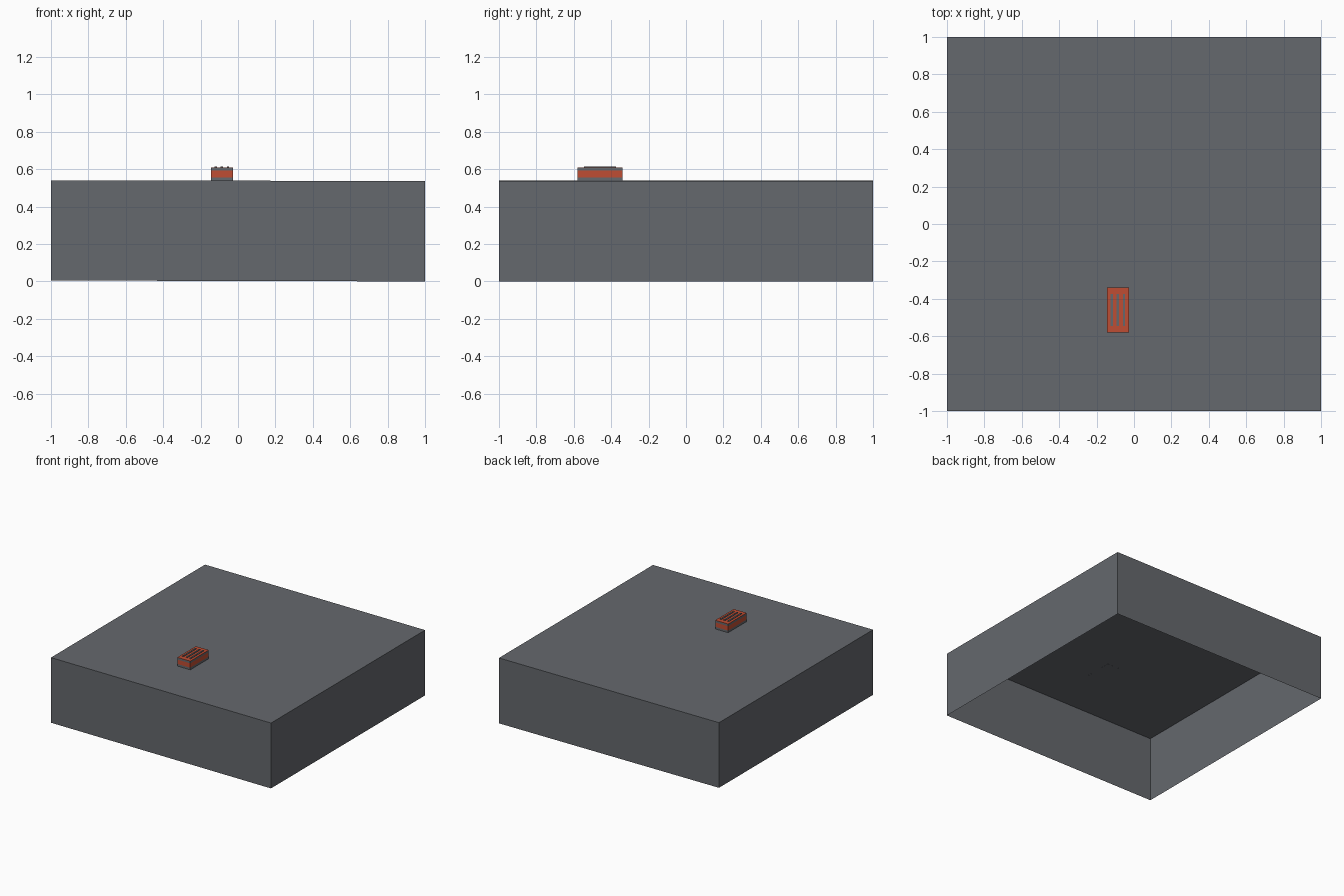
import bpy, bmesh
from mathutils import Matrix, Vector

cube = bpy.data.objects.get("Cube")
if cube:
    bpy.data.objects.remove(cube)


def material(name, rgb):
    m = bpy.data.materials.new(name)
    m.use_nodes = True
    m.diffuse_color = (*rgb, 1)
    m.node_tree.nodes["Principled BSDF"].inputs["Base Color"].default_value = (*rgb, 1)
    return m


grey = material("slate_grey", (0.13, 0.138, 0.153))
red = material("brick_red", (0.52, 0.075, 0.033))


def box(name, lo, hi, mat, open_bottom=False):
    bm = bmesh.new()
    lo, hi = Vector(lo), Vector(hi)
    size = hi - lo
    bmesh.ops.create_cube(bm, size=1, matrix=Matrix.Translation((lo + hi) / 2) @ Matrix.Diagonal((*size, 1)))
    if open_bottom:
        bmesh.ops.delete(bm, geom=[f for f in bm.faces if f.normal.z < -0.5], context='FACES')
    me = bpy.data.meshes.new(name)
    bm.to_mesh(me)
    bm.free()
    me.materials.append(mat)
    ob = bpy.data.objects.new(name, me)
    bpy.context.collection.objects.link(ob)
    return ob


# Hollow ground block, open underneath, with very slightly uneven edges
ground = box("ground_block", (-1, -1, 0.005), (1, 1, 0.54), grey, True)
for v in ground.data.vertices:
    if v.co.x > 0:
        v.co.z += -0.005 if v.co.z < 0.3 else -0.003

# Small brick: grey base, red band, grey upper band and red lid
x0, x1, y0, y1 = -0.145, -0.028, -0.58, -0.34
layers = [("brick_base", 0.538, 0.556, grey), ("brick_band", 0.556, 0.592, red),
          ("brick_upper", 0.592, 0.607, grey), ("brick_lid", 0.607, 0.61, red)]
for name, z0, z1, mat in layers:
    box(name, (x0, y0, z0), (x1, y1, z1), mat)

# Three raised ribs along the lid
for i in (-1, 0, 1):
    cx = (x0 + x1) / 2 + i * 0.033
    box(f"lid_rib_{i + 2}", (cx - 0.006, -0.545, 0.609), (cx + 0.006, -0.375, 0.615), grey)
